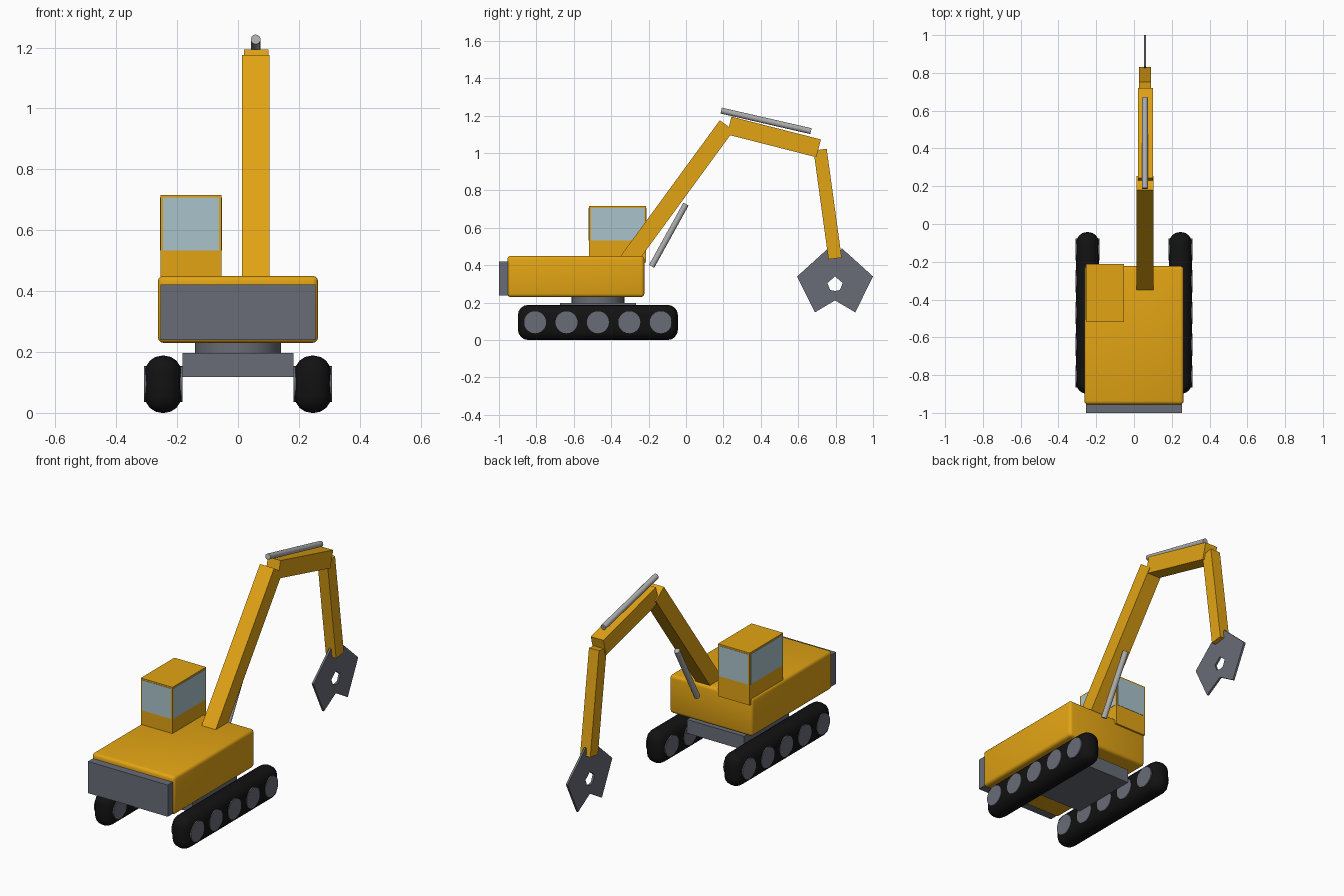
import bpy, bmesh, math
from mathutils import Vector, Matrix

cube = bpy.data.objects.get("Cube")
if cube:
    bpy.data.objects.remove(cube, do_unlink=True)


def material(name, rgb):
    m = bpy.data.materials.new(name)
    m.use_nodes = True
    m.diffuse_color = (*rgb, 1)
    bsdf = next(n for n in m.node_tree.nodes if n.type == 'BSDF_PRINCIPLED')
    bsdf.inputs["Base Color"].default_value = (*rgb, 1)
    bsdf.inputs["Roughness"].default_value = 0.6
    return m


yellow = material("machine_yellow", (0.76, 0.37, 0.007))
grey = material("steel_grey", (0.14, 0.15, 0.18))
black = material("track_black", (0.006, 0.006, 0.006))
glass = material("window_glass", (0.4, 0.55, 0.6))
silver = material("piston_silver", (0.42, 0.42, 0.42))


def finish(name, bm, mat, smooth=False):
    bmesh.ops.recalc_face_normals(bm, faces=bm.faces[:])
    mesh = bpy.data.meshes.new(name)
    bm.to_mesh(mesh)
    bm.free()
    mesh.materials.append(mat)
    ob = bpy.data.objects.new(name, mesh)
    bpy.context.scene.collection.objects.link(ob)
    if smooth:
        bpy.ops.object.select_all(action='DESELECT')
        ob.select_set(True)
        bpy.context.view_layer.objects.active = ob
        bpy.ops.object.shade_smooth_by_angle(angle=math.radians(40))
    return ob


def box(name, lo, hi, mat, bevel=0, segments=3):
    """Box between two corners, with optional rounded edges."""
    lo, hi = Vector(lo), Vector(hi)
    bm = bmesh.new()
    bmesh.ops.create_cube(bm, size=1)
    bmesh.ops.scale(bm, vec=hi - lo, verts=bm.verts[:])
    bmesh.ops.translate(bm, vec=(lo + hi) / 2, verts=bm.verts[:])
    if bevel:
        bmesh.ops.bevel(bm, geom=bm.edges[:], offset=bevel, segments=segments,
                        profile=0.5, affect='EDGES', clamp_overlap=True)
    return finish(name, bm, mat, bevel > 0)


def between(a, b):
    """Matrix placing a z-aligned unit part from a to b, x kept level."""
    a, b = Vector(a), Vector(b)
    z = (b - a).normalized()
    x = Vector((1, 0, 0))
    y = z.cross(x)
    rot = Matrix((x, y, z)).transposed().to_4x4()
    return Matrix.Translation((a + b) / 2) @ rot, (b - a).length


def beam(name, a, b, width, depth, mat):
    place, length = between(a, b)
    bm = bmesh.new()
    bmesh.ops.create_cube(bm, size=1)
    bmesh.ops.scale(bm, vec=(width, depth, length), verts=bm.verts[:])
    bmesh.ops.transform(bm, matrix=place, verts=bm.verts[:])
    return finish(name, bm, mat)


def rod(name, a, b, radius, mat, sides=24, place=None):
    if place is None:
        place, length = between(a, b)
    else:
        length = (Vector(b) - Vector(a)).length
    bm = bmesh.new()
    bmesh.ops.create_cone(bm, cap_ends=True, segments=sides, radius1=radius,
                          radius2=radius, depth=length)
    bmesh.ops.transform(bm, matrix=place, verts=bm.verts[:])
    return finish(name, bm, mat, True)


MID = -0.471     # centre of the undercarriage along y
ARM = 0.058      # arm plane in x

# Undercarriage with two tracks and their wheels
box("chassis", (-0.182, MID - 0.203, 0.118), (0.182, MID + 0.203, 0.197), grey)
rod("turntable", (0, MID, 0.19), (0, MID, 0.24), 0.141, grey, 32)
for side, s in (("left", 1), ("right", -1)):
    cx = s * 0.246
    box(side + "_track", (cx - 0.06, MID - 0.428, 0), (cx + 0.06, MID + 0.428, 0.188),
        black, 0.056, 4)
    for i in range(5):
        y = MID + (i - 2) * 0.168
        place = Matrix.Translation((cx, y, 0.095)) @ Matrix.Rotation(math.pi / 2, 4, 'Y')
        rod(f"{side}_wheel_{i + 1}", (cx - 0.063, y, 0), (cx + 0.063, y, 0),
            0.059, grey, 24, place)

# Upper body and counterweight
box("body", (-0.263, -0.955, 0.23), (0.263, -0.223, 0.45), yellow, 0.018)
box("counterweight", (-0.254, -1.0, 0.239), (0.254, -0.94, 0.421), grey)

# Cab with a window plate on each of its four sides
x0, x1, y0, y1 = -0.255, -0.054, -0.518, -0.213
box("cab", (x0, y0, 0.415), (x1, y1, 0.716), yellow)
low, high, rim, t = 0.533, 0.707, 0.009, 0.002
for name, y in (("front", y0), ("back", y1)):
    box(name + "_window", (x0 + rim, y - t, low), (x1 - rim, y + t, high), glass)
for name, x in (("right", x0), ("left", x1)):
    box(name + "_window", (x - t, y0 + rim, low), (x + t, y1 - rim, high), glass)

# Three-section arm
beam("boom", (ARM, -0.372, 0.341), (ARM, 0.218, 1.148), 0.09, 0.092, yellow)
beam("fore_boom", (ARM + 0.002, 0.231, 1.147), (ARM + 0.002, 0.709, 1.025), 0.08, 0.098, yellow)
beam("stick", (ARM, 0.717, 1.018), (ARM, 0.797, 0.436), 0.064, 0.071, yellow)

# Hydraulic pistons
rod("lower_piston", (ARM, -0.184, 0.394), (ARM, 0.0, 0.727), 0.016, silver)
rod("upper_piston", (ARM, 0.188, 1.227), (ARM, 0.668, 1.117), 0.016, silver)

# Flat grapple: one claw profile, mirrored
claw = [(0, 0.447), (0.037, 0.49), (0.203, 0.34), (0.108, 0.148),
        (0, 0.212), (0, 0.262), (0.026, 0.268), (0.041, 0.305), (0, 0.34)]
for name, s in (("front_claw", -1), ("back_claw", 1)):
    bm = bmesh.new()
    face = bm.faces.new([bm.verts.new((ARM - 0.006, 0.797 + s * y, z)) for y, z in claw])
    new = bmesh.ops.extrude_face_region(bm, geom=[face])["geom"]
    bmesh.ops.translate(bm, vec=(0.012, 0, 0),
                        verts=[v for v in new if isinstance(v, bmesh.types.BMVert)])
    finish(name, bm, grey)
